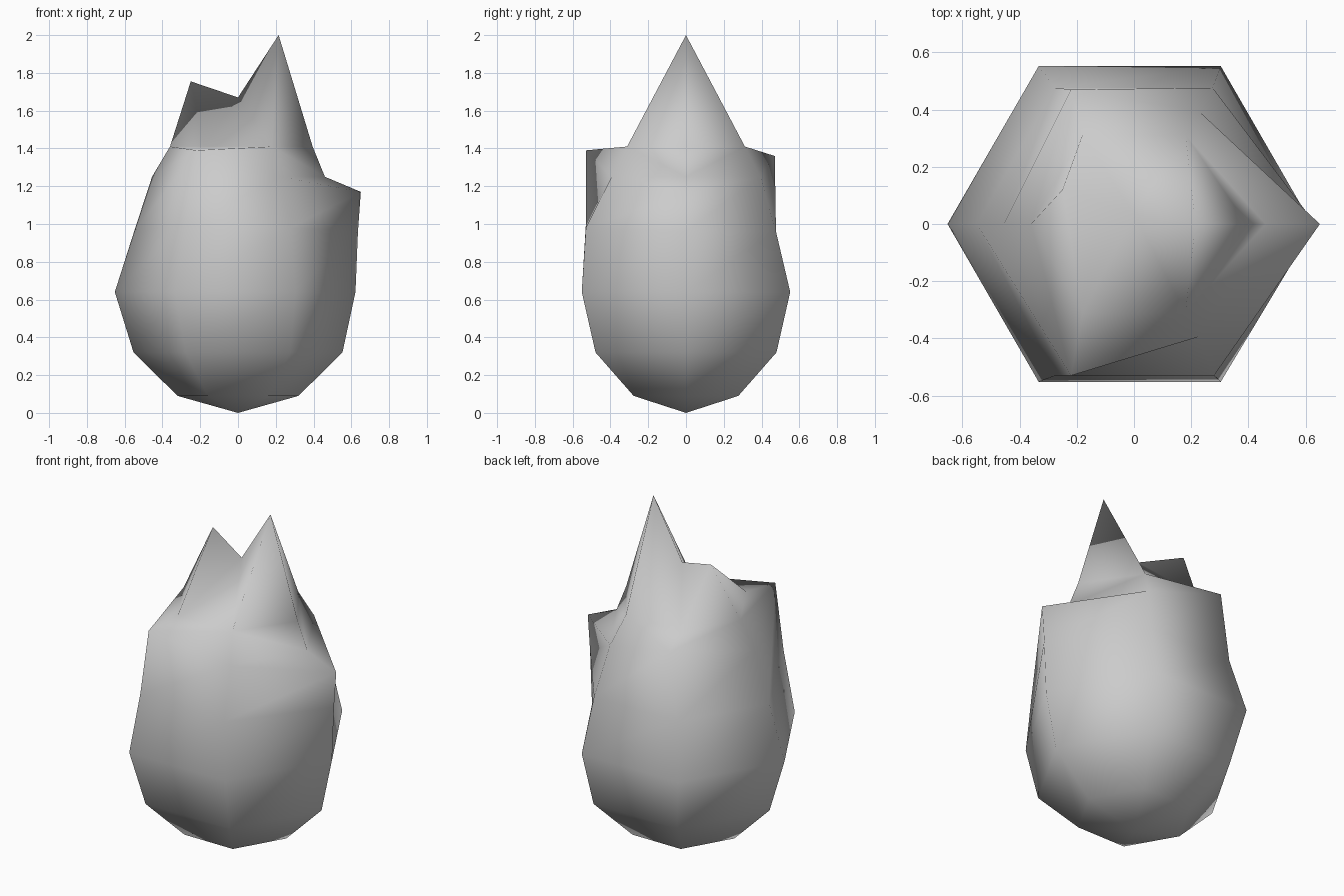
import bpy, bmesh, math

cube = bpy.data.objects.get("Cube")
if cube:
    bpy.data.objects.remove(cube, do_unlink=True)

SIDES = 6

grey = bpy.data.materials.new("soft grey")
grey.use_nodes = True
colour = (0.6, 0.6, 0.6, 1)
grey.diffuse_color = colour
grey.node_tree.nodes["Principled BSDF"].inputs["Base Color"].default_value = colour

bm = bmesh.new()


def ring(radius, z, centre_x=0):
    """Six corners, starting at +x and running anticlockwise."""
    angles = [math.tau * i / SIDES for i in range(SIDES)]
    return [bm.verts.new((centre_x + radius * math.cos(a), radius * math.sin(a), z))
            for a in angles]


def bridge(lower, upper):
    for i in range(SIDES):
        j = (i + 1) % SIDES
        bm.faces.new((lower[i], lower[j], upper[j], upper[i]))


def fan(apex, corners):
    for a, b in zip(corners, corners[1:]):
        bm.faces.new((a, b, apex))


# Rounded cup, from the bottom point up to the petal rim
base = bm.verts.new((0, 0, 0))
cup = [ring(0.32, 0.09), ring(0.553, 0.32), ring(0.637, 0.64, -0.015), ring(0.55, 0.96)]
fan(base, (cup[0] + cup[0][:1])[::-1])
rim = ring(0.455, 1.25)
for lower, upper in zip(cup, cup[1:] + [rim]):
    bridge(lower, upper)

# Pull every second rim corner out into a petal tip
for i, tip in ((0, (0.65, 0, 1.17)), (2, (-0.22, 0.47, 1.36)), (4, (-0.22, -0.53, 1.39))):
    rim[i].co = tip
cup[3][0].co.x = 0.635
cup[3][4].co = (-0.275, -0.53, 1.0)
cup[3][5].co = (0.28, -0.53, 0.98)

# Back and front petals fold inward from their tips to the neck
neck = ring(0.36, 1.41)
neck[0].co.x = 0.395
for i in (2, 4):
    before, after = i - 1, i + 1
    fan(rim[i], [neck[after], neck[i], neck[before], rim[before]])
    bm.faces.new((rim[i], rim[after], neck[after]))

# Side petal folds inward to a shoulder below the neck
shoulder = bm.verts.new((0.46, 0, 1.25))
fan(shoulder, [rim[5], rim[0], rim[1], neck[1], neck[0], neck[5], rim[5]])

# Inner bud: tall peak, saddle and low peak
peak = bm.verts.new((0.215, 0, 2.0))
saddle = bm.verts.new((0, 0.035, 1.67))
low_peak = bm.verts.new((-0.25, 0.12, 1.755))
fan(peak, [neck[5], neck[0], neck[1]])
fan(low_peak, neck[2:5])
fan(saddle, [neck[4], neck[5], peak, neck[1], neck[2], low_peak, neck[4]])

bmesh.ops.recalc_face_normals(bm, faces=bm.faces)
for face in bm.faces:
    face.smooth = True

mesh = bpy.data.meshes.new("flower_bud")
bm.to_mesh(mesh)
bm.free()
mesh.materials.append(grey)
bud = bpy.data.objects.new("flower_bud", mesh)
bpy.context.collection.objects.link(bud)
